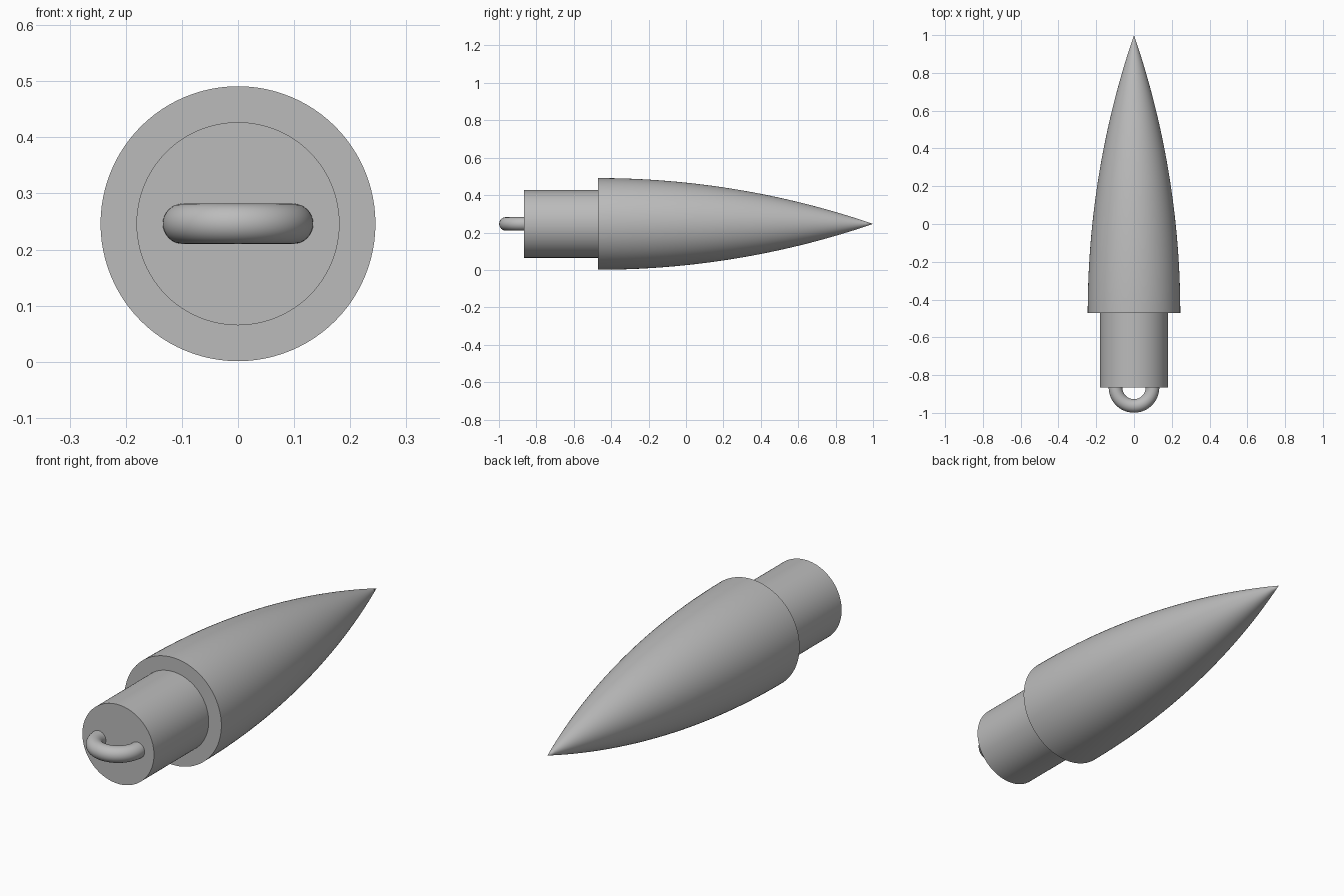
import bpy, bmesh, math
from mathutils import Matrix, Vector

AXIS_Z = 0.246
SEGMENTS = 96

cube = bpy.data.objects.get("Cube")
if cube:
    bpy.data.objects.remove(cube, do_unlink=True)

grey = bpy.data.materials.new("plain grey")
grey.use_nodes = True
colour = (0.5, 0.5, 0.5, 1)
grey.diffuse_color = colour
grey.node_tree.nodes["Principled BSDF"].inputs["Base Color"].default_value = colour


def lathe(name, profile):
    """Spin a list of (radius, y) points about the long axis."""
    bm = bmesh.new()
    verts = [bm.verts.new((r, y, 0)) for r, y in profile]
    edges = [bm.edges.new(pair) for pair in zip(verts, verts[1:])]
    bmesh.ops.spin(bm, geom=verts + edges, cent=(0, 0, 0), axis=(0, 1, 0),
                   angle=math.tau, steps=SEGMENTS)
    finish(name, bm)


def finish(name, bm):
    bmesh.ops.remove_doubles(bm, verts=bm.verts, dist=1e-5)
    bmesh.ops.recalc_face_normals(bm, faces=bm.faces)
    bmesh.ops.translate(bm, verts=bm.verts, vec=(0, 0, AXIS_Z))
    mesh = bpy.data.meshes.new(name)
    bm.to_mesh(mesh)
    bm.free()
    mesh.materials.append(grey)
    obj = bpy.data.objects.new(name, mesh)
    bpy.context.collection.objects.link(obj)
    bpy.ops.object.select_all(action="DESELECT")
    obj.select_set(True)
    bpy.context.view_layer.objects.active = obj
    bpy.ops.object.shade_smooth_by_angle(angle=math.radians(35))


# Pointed nose: circular-arc profile with a flat base
BASE_Y, TIP_Y, BASE_R = -0.47, 1.0, 0.245
length = TIP_Y - BASE_Y
arc_r = (BASE_R ** 2 + length ** 2) / (2 * BASE_R)
STEPS = 40
nose = [(0, BASE_Y)]
for i in range(STEPS):
    d = length * i / STEPS
    nose.append((math.sqrt(arc_r ** 2 - d ** 2) - arc_r + BASE_R, BASE_Y + d))
nose.append((0, TIP_Y))
lathe("nose_cone", nose)

# Narrow plug behind the nose
SHANK_Y = -0.865
lathe("shank", [(0, SHANK_Y), (0.181, SHANK_Y), (0.181, BASE_Y), (0, BASE_Y)])

# Half-ring eyelet, with its ends on the plug
RING_R, TUBE_R = 0.098, 0.036
bm = bmesh.new()
circle = bmesh.ops.create_circle(bm, cap_ends=False, segments=32, radius=TUBE_R)["verts"]
bmesh.ops.rotate(bm, verts=circle, cent=(0, 0, 0), matrix=Matrix.Rotation(math.pi / 2, 3, "X"))
bmesh.ops.translate(bm, verts=circle, vec=(RING_R, 0, 0))
bmesh.ops.spin(bm, geom=circle + bm.edges[:], cent=(0, 0, 0), axis=(0, 0, 1),
               angle=-math.pi, steps=48)
bmesh.ops.translate(bm, verts=bm.verts, vec=Vector((0, SHANK_Y, 0)))
finish("eyelet", bm)
